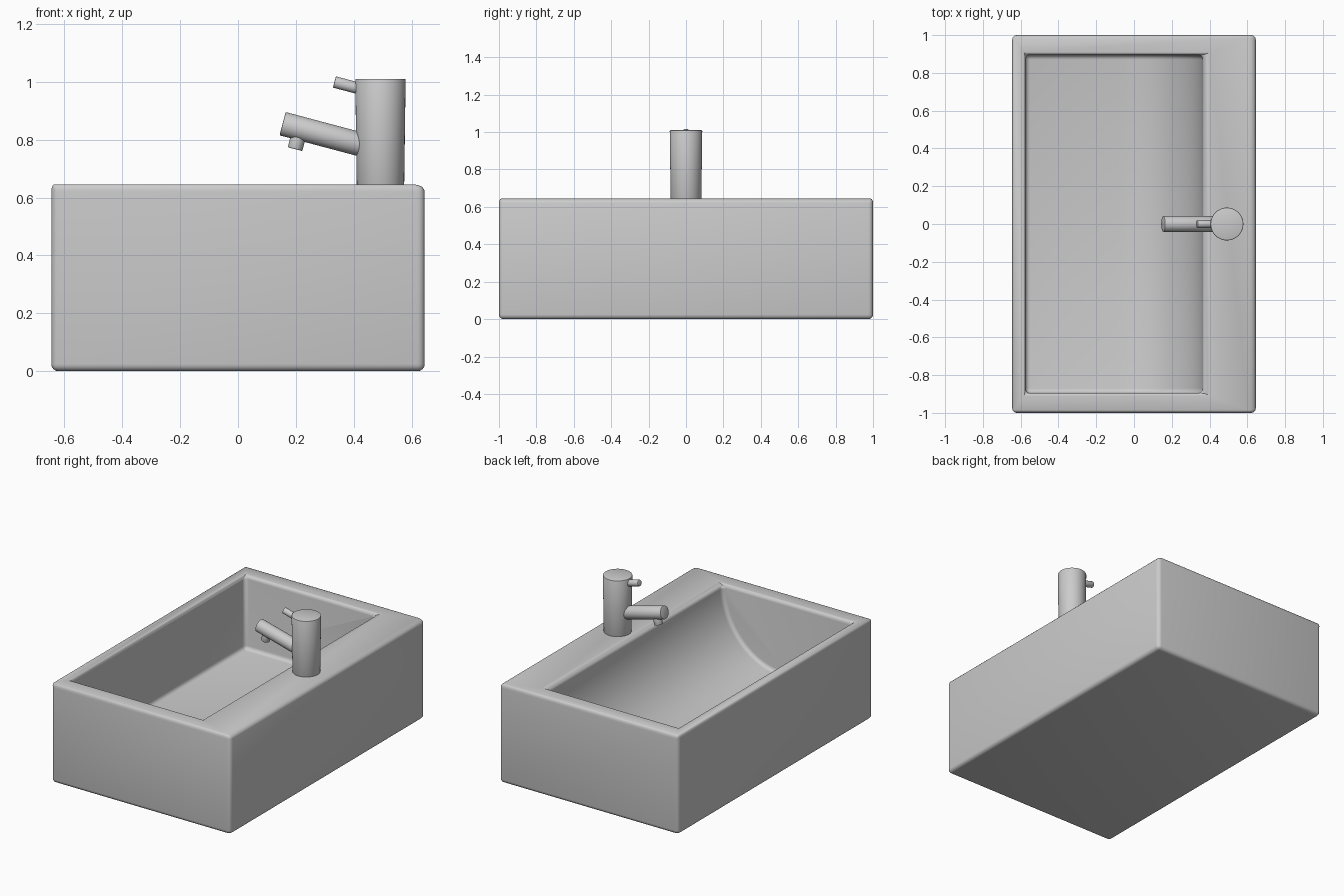
import bpy, bmesh, math
from mathutils import Vector

cube = bpy.data.objects.get("Cube")
if cube:
    bpy.data.objects.remove(cube, do_unlink=True)

grey = bpy.data.materials.new("grey ceramic")
grey.use_nodes = True
grey.diffuse_color = (0.6, 0.6, 0.6, 1)
grey.node_tree.nodes["Principled BSDF"].inputs["Base Color"].default_value = (0.6, 0.6, 0.6, 1)


def finish(obj, bevel, segments, angle=40):
    obj.data.materials.append(grey)
    mod = obj.modifiers.new("Rounded edges", 'BEVEL')
    mod.width = bevel
    mod.segments = segments
    mod.limit_method = 'ANGLE'
    mod.angle_limit = math.radians(angle)
    mod.use_clamp_overlap = False
    bpy.ops.object.select_all(action='DESELECT')
    obj.select_set(True)
    bpy.context.view_layer.objects.active = obj
    bpy.ops.object.modifier_apply(modifier=mod.name)
    bpy.ops.object.shade_smooth_by_angle(angle=math.radians(35))


# Basin: a block with a trough whose tap side sweeps down in a curve
def make_basin():
    half_x, half_y, top, floor = 0.645, 1.0, 0.645, 0.165
    left, right, end = -0.575, 0.365, 0.895
    sweep_x, steps = 0.45, 24
    profile = [(left, top), (left, floor)]
    for i in range(steps + 1):
        a = math.pi / 2 * i / steps
        profile.append((right - sweep_x + sweep_x * math.sin(a),
                        top - (top - floor) * math.cos(a)))
    bm = bmesh.new()
    near, far = [[bm.verts.new((x, y, z)) for x, z in profile] for y in (-end, end)]
    corners = [(-half_x, -half_y), (half_x, -half_y), (half_x, half_y), (-half_x, half_y)]
    low, high = [[bm.verts.new((x, y, z)) for x, y in corners] for z in (0, top)]
    rim = [near[0], near[-1], far[-1], far[0]]
    bm.faces.new(low)
    bm.faces.new(near)
    bm.faces.new(far)
    for i in range(4):
        j = (i + 1) % 4
        bm.faces.new((low[i], low[j], high[j], high[i]))
        bm.faces.new((high[i], high[j], rim[j], rim[i]))
    for i in range(len(profile) - 1):
        bm.faces.new((near[i], near[i + 1], far[i + 1], far[i]))
    bmesh.ops.recalc_face_normals(bm, faces=bm.faces[:])
    mesh = bpy.data.meshes.new("basin")
    bm.to_mesh(mesh)
    bm.free()
    obj = bpy.data.objects.new("basin", mesh)
    bpy.context.collection.objects.link(obj)
    finish(obj, 0.025, 4)


# Round bar between two points in the plane y = 0
def rod(name, start, stop, r1, r2=None, bevel=0.003):
    a, b = Vector((start[0], 0, start[1])), Vector((stop[0], 0, stop[1]))
    bpy.ops.mesh.primitive_cone_add(vertices=40, radius1=r1, radius2=r2 or r1,
                                    depth=(b - a).length, location=(a + b) / 2)
    obj = bpy.context.object
    obj.name = name
    obj.rotation_euler = (b - a).to_track_quat('Z', 'Y').to_euler()
    finish(obj, bevel, 2)


make_basin()
rod("tap_body", (0.492, 0.64), (0.492, 1.01), 0.082, 0.087, 0.004)
rod("tap_spout", (0.47, 0.771), (0.154, 0.855), 0.0415)
rod("tap_nozzle", (0.212, 0.825), (0.197, 0.767), 0.026)
rod("tap_lever", (0.45, 0.968), (0.333, 0.999), 0.02)
